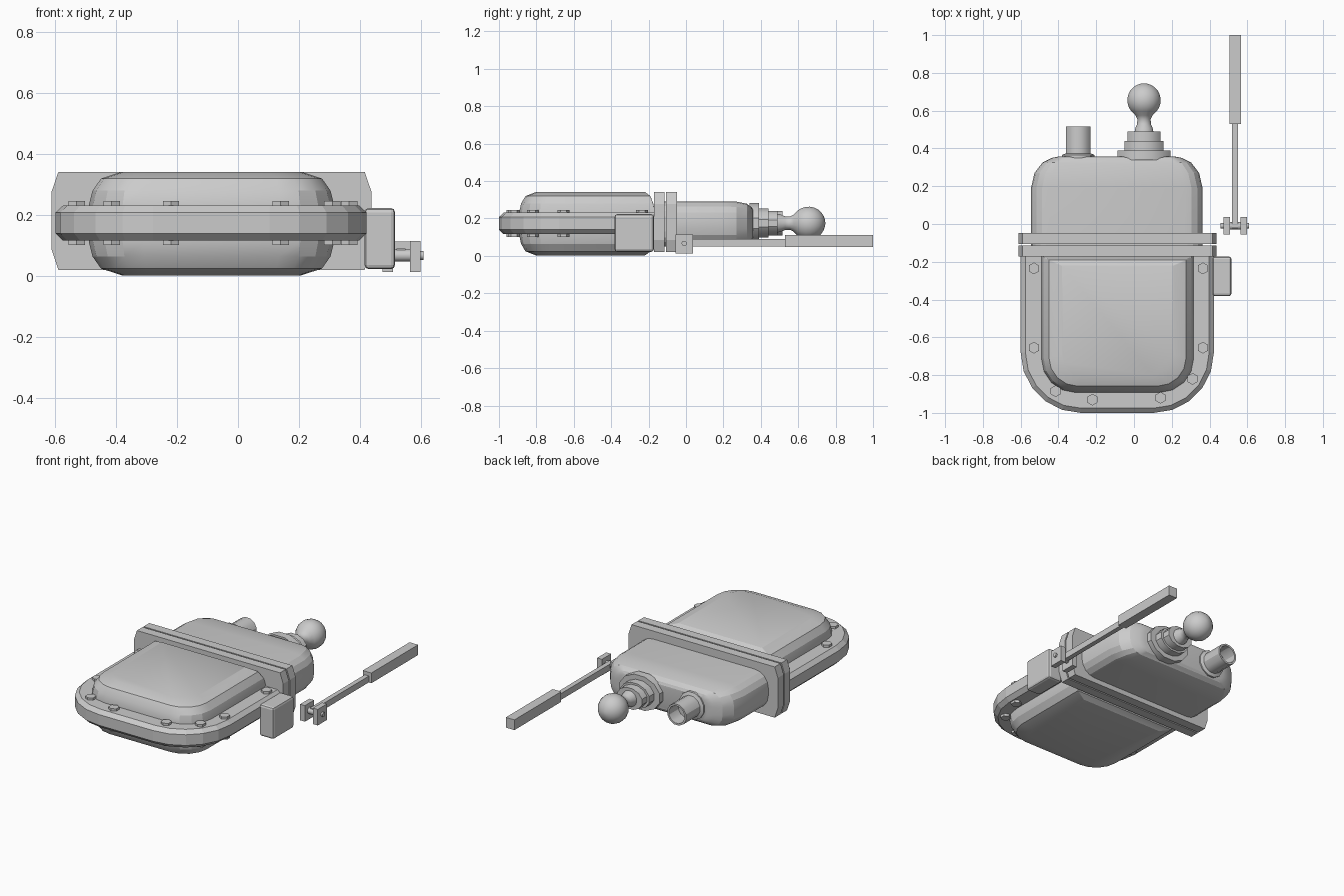
import bpy, bmesh, math
from mathutils import Vector

if "Cube" in bpy.data.objects:
    bpy.data.objects.remove(bpy.data.objects["Cube"])

CX, CZ = -0.09, 0.172   # housing centre line


def finish(name, bm, smooth=None):
    bmesh.ops.recalc_face_normals(bm, faces=bm.faces)
    me = bpy.data.meshes.new(name)
    bm.to_mesh(me)
    bm.free()
    ob = bpy.data.objects.new(name, me)
    bpy.context.collection.objects.link(ob)
    if smooth:
        bpy.ops.object.select_all(action='DESELECT')
        ob.select_set(True)
        bpy.context.view_layer.objects.active = ob
        bpy.ops.object.shade_smooth_by_angle(angle=math.radians(smooth))
    return ob


def loft(name, rings, smooth=None):
    """Skin equal-length closed rings and cap both ends."""
    bm = bmesh.new()
    vr = [[bm.verts.new(p) for p in r] for r in rings]
    for a, b in zip(vr, vr[1:]):
        for i in range(len(a)):
            j = (i + 1) % len(a)
            bm.faces.new((a[i], a[j], b[j], b[i]))
    bm.faces.new(vr[0])
    bm.faces.new(vr[-1])
    return finish(name, bm, smooth)


def round_rect(u0, u1, v0, v1, r_low, r_high, seg=4):
    """Rounded rectangle with separate radii for its low-v and high-v corners."""
    pts = []
    for cu, cv, r, a0 in ((u1 - r_high, v1 - r_high, r_high, 0), (u0 + r_high, v1 - r_high, r_high, 90),
                          (u0 + r_low, v0 + r_low, r_low, 180), (u1 - r_low, v0 + r_low, r_low, 270)):
        for i in range(seg + 1):
            a = math.radians(a0 + 90 * i / seg)
            pts.append((cu + r * math.cos(a), cv + r * math.sin(a)))
    return pts


def lathe_y(name, x, z, profile, n=12, sz=1.0, smooth=30):
    """Revolve (y, radius) pairs around an axis parallel to y."""
    return loft(name, [[(x + r * math.cos(t), y, z + sz * r * math.sin(t))
                        for t in (2 * math.pi * (i + 0.5) / n for i in range(n))] for y, r in profile], smooth)


def box(name, lo, hi, bevel=0):
    bm = bmesh.new()
    bmesh.ops.create_cube(bm, size=1)
    for v in bm.verts:
        v.co = Vector([(a + b) / 2 + c * (b - a) for a, b, c in zip(lo, hi, v.co)])
    if bevel:
        bmesh.ops.bevel(bm, geom=bm.edges[:], offset=bevel, segments=2, profile=0.5, affect='EDGES')
    return finish(name, bm)


# Front housing: domed shell, mirrored above and below the flange
dome = [(0.06, 0.0, -0.165, 0.18), (0.108, 0.012, -0.175, 0.17),
        (0.148, 0.04, -0.19, 0.15), (0.17, 0.108, -0.22, 0.11)]
rings = []
for s, prof in ((-1, dome[::-1]), (1, dome)):
    for dz, ins, back, r in prof:
        p = round_rect(-0.49 + ins, 0.316 - ins, -0.892 + ins * 0.85, back, r, 0.004)
        rings.append([(x, y, CZ + s * dz) for x, y in p])
loft("front_housing", rings, 20)

# Bolted flange around the front housing
rings = []
for z, ins in ((0.116, 0.025), (0.14, 0), (0.208, 0), (0.231, 0.025)):
    p = round_rect(-0.6 + ins, 0.423 - ins, -1 + ins, -0.165, 0.32 - ins, 0.004, 5)
    rings.append([(x, y, z) for x, y in p])
loft("front_flange", rings)

# Hex bolts on both faces of the flange
bolts = [(-0.53, -0.235), (0.365, -0.235), (-0.53, -0.655), (0.365, -0.655),
         (-0.415, -0.885), (0.31, -0.82), (-0.22, -0.93), (0.14, -0.92)]
for k, (x, y) in enumerate(bolts):
    for side, z0, z1 in (("top", 0.225, 0.246), ("bottom", 0.122, 0.101)):
        loft(f"bolt_{side}_{k}", [[(x + 0.031 * math.cos(math.radians(60 * i + 30)),
                                    y + 0.031 * math.sin(math.radians(60 * i + 30)), z)
                                   for i in range(6)] for z in (z0, z1)])

# Pair of mating plates between the housings
plate = [(sx * a + CX + 0.003, z) for sx, a, z in (
    (-1, 0.503, 0.02), (1, 0.503, 0.02), (1, 0.525, 0.085), (1, 0.525, 0.278),
    (1, 0.503, 0.342), (-1, 0.503, 0.342), (-1, 0.525, 0.278), (-1, 0.525, 0.085))]
for name, y0, y1 in (("front_plate", -0.172, -0.115), ("rear_plate", -0.106, -0.048)):
    loft(name, [[(x, y, z) for x, z in plate] for y in (y0, y1)])
core = round_rect(-0.545, 0.363, 0.05, 0.29, 0.08, 0.08)
loft("gasket", [[(x, y, z) for x, z in core] for y in (-0.12, -0.1)])

# Rear housing: rounded section drawn in toward the back
rings = []
for y, ix, iz in ((-0.06, 0, 0), (0.19, 0, 0), (0.27, 0.018, 0.001),
                  (0.325, 0.06, 0.012), (0.35, 0.11, 0.03), (0.358, 0.15, 0.045)):
    p = round_rect(-0.545 + ix, 0.363 - ix, 0.052 + iz, 0.291 - iz, 0.095 - iz, 0.095 - iz)
    rings.append([(x, y, z) for x, z in p])
loft("rear_housing", rings, 20)

# Open pipe port
lathe_y("pipe_port", -0.295, 0.175, [(0.33, 0.088), (0.366, 0.088), (0.374, 0.068), (0.515, 0.068),
                                     (0.515, 0.056), (0.42, 0.056)])

# Stepped collar and ball stud
lathe_y("ball_collar", 0.053, 0.175, [(0.34, 0.146), (0.39, 0.146), (0.39, 0.106), (0.44, 0.106),
                                      (0.44, 0.09), (0.49, 0.09)], sz=0.76)
ball = [(0.655 + 0.09 * math.sin(math.radians(a)), 0.09 * math.cos(math.radians(a)))
        for a in range(-40, 81, 15)] + [(0.745, 0.003)]
lathe_y("ball_stud", 0.053, 0.175, [(0.48, 0.052), (0.505, 0.048), (0.53, 0.037), (0.555, 0.036),
                                    (0.575, 0.046)] + ball, 16, smooth=40)

# Side box on the flange
box("side_box", (0.416, -0.382, 0.022), (0.516, -0.172, 0.223), 0.014)

# Lever: clevis cheeks, pin, rod and grip
for name, x in (("inner_cheek", 0.475), ("outer_cheek", 0.565)):
    box(name, (x, -0.055, 0.012), (x + 0.034, 0.037, 0.114))
for name, x0, x1, r in (("lever_pin", 0.459, 0.61, 0.014), ("pin_sleeve", 0.505, 0.57, 0.02)):
    loft(name, [[(x, -0.01 + r * math.cos(math.pi * i / 6), 0.067 + r * math.sin(math.pi * i / 6))
                 for i in range(12)] for x in (x0, x1)], 40)
box("lever_rod", (0.52, -0.02, 0.05), (0.55, 0.54, 0.09))
box("lever_grip", (0.506, 0.53, 0.048), (0.566, 1.0, 0.113))
